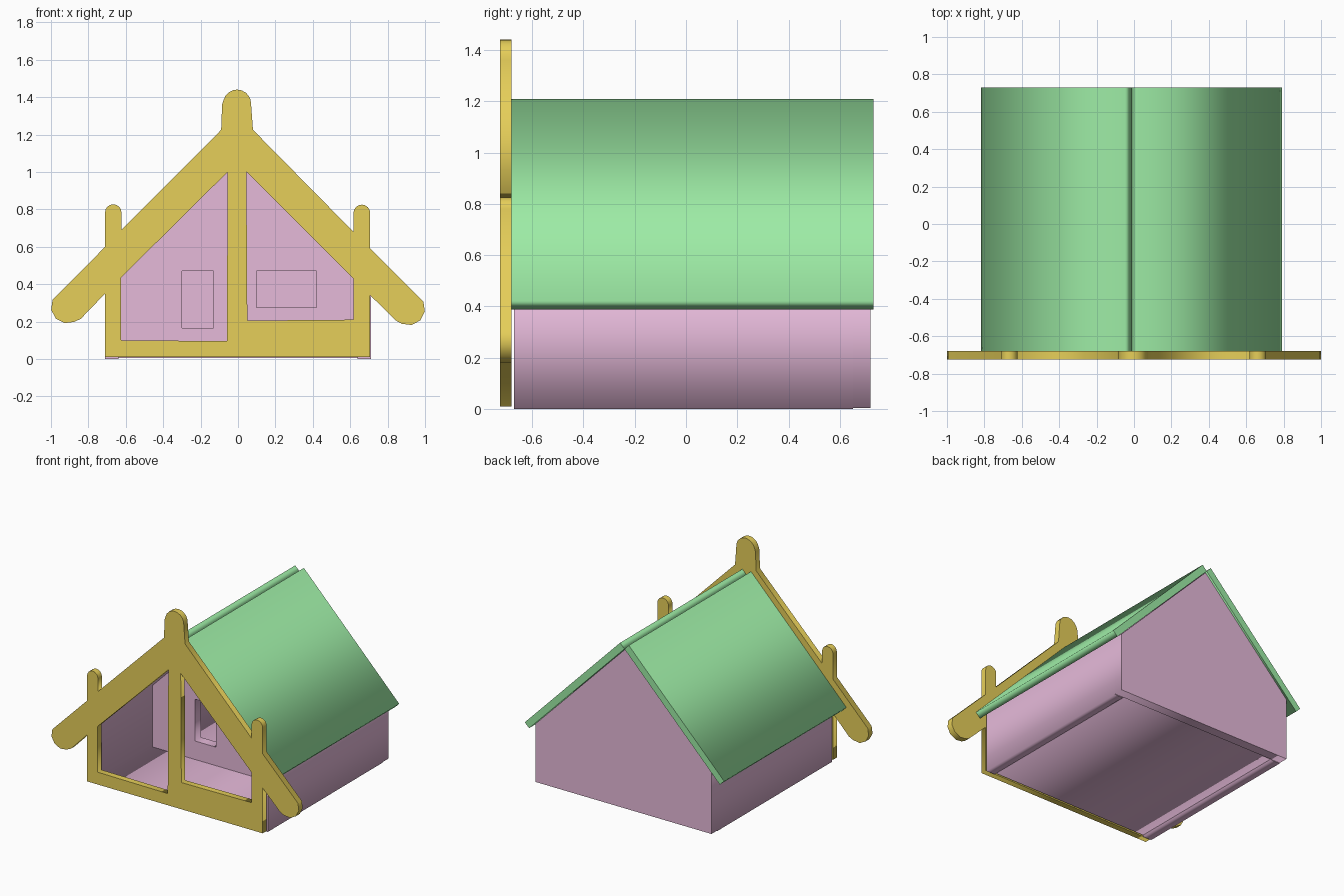
import bpy
from math import cos, sin, radians

if "Cube" in bpy.data.objects:
    bpy.data.objects.remove(bpy.data.objects["Cube"])


def material(name, rgb):
    m = bpy.data.materials.new(name)
    m.diffuse_color = (*rgb, 1)
    m.use_nodes = True
    m.node_tree.nodes["Principled BSDF"].inputs["Base Color"].default_value = m.diffuse_color
    return m


GOLD = material("gold_wood", (0.79, 0.62, 0.10))
PINK = material("pink_wall", (0.79, 0.49, 0.70))
GREEN = material("green_roof", (0.34, 0.84, 0.38))


def prism(name, loops, y0, y1, mat):
    """Extrude an x-z outline (first loop) with holes (other loops) from y0 to y1."""
    cu = bpy.data.curves.new(name + "_profile", 'CURVE')
    cu.dimensions = '2D'
    cu.fill_mode = 'BOTH'
    cu.extrude = (y1 - y0) / 2
    for loop in loops:
        s = cu.splines.new('POLY')
        s.points.add(len(loop) - 1)
        for p, (x, z) in zip(s.points, loop):
            p.co = (x, z, 0, 1)
        s.use_cyclic_u = True
    tmp = bpy.data.objects.new(name + "_profile", cu)
    bpy.context.collection.objects.link(tmp)
    dg = bpy.context.evaluated_depsgraph_get()
    me = bpy.data.meshes.new_from_object(tmp.evaluated_get(dg))
    bpy.data.objects.remove(tmp)
    me.name = name
    me.materials.clear()
    me.materials.append(mat)
    ob = bpy.data.objects.new(name, me)
    ob.rotation_euler.x = radians(90)
    ob.location.y = (y0 + y1) / 2
    bpy.context.collection.objects.link(ob)
    return ob


def arc(cx, cz, r, a0, a1, n):
    return [(cx + r * cos(radians(a0 + (a1 - a0) * i / n)),
             cz + r * sin(radians(a0 + (a1 - a0) * i / n))) for i in range(n + 1)]


def rect(x0, x1, z0, z1):
    return [(x0, z0), (x1, z0), (x1, z1), (x0, z1)]


# front frame: posts, crossed rafters and round-topped finials in one board
outline = ([(-0.71, 0.01), (-0.71, 0.35), (-0.84, 0.215)]
           + arc(-0.912, 0.278, 0.088, -65, -205, 4)
           + [(-0.71, 0.60)] + arc(-0.667, 0.783, 0.044, 180, 0, 8)
           + [(-0.623, 0.69), (-0.09, 1.225)]
           + [(-0.085, 1.36)] + arc(-0.005, 1.365, 0.075, 165, 15, 8)
           + [(0.07, 1.36), (0.08, 1.225)]
           + [(0.617, 0.68)] + arc(0.662, 0.78, 0.045, 180, 0, 8)
           + [(0.707, 0.59)]
           + arc(0.912, 0.268, 0.088, 25, -115, 4)
           + [(0.845, 0.205), (0.707, 0.34), (0.707, 0.01)])
left_bay = [(-0.625, 0.10), (-0.06, 0.095), (-0.055, 1.0), (-0.625, 0.435)]
right_bay = [(0.05, 0.205), (0.617, 0.21), (0.617, 0.43), (0.045, 1.0)]
prism("front_frame", [outline, left_bay, right_bay], -0.725, -0.68, GOLD)

# side walls with the sloped ceiling lining
shell = [(-0.71, 0), (-0.71, 0.455), (-0.012, 1.165), (0.71, 0.43), (0.71, 0),
         (0.64, 0), (0.64, 0.455), (-0.012, 1.115), (-0.64, 0.48), (-0.64, 0)]
prism("side_walls", [shell], -0.67, 0.65, PINK)

# back gable wall
gable = [(-0.71, 0.004), (-0.71, 0.455), (-0.012, 1.165), (0.71, 0.43), (0.71, 0.004)]
prism("back_wall", [gable], 0.65, 0.72, PINK)

# inner wall with a doorway and a window
inner = [(-0.64, 0.03), (-0.64, 0.48), (-0.012, 1.115), (0.64, 0.455), (0.64, 0.03)]
prism("partition_wall", [inner, rect(-0.30, -0.13, 0.165, 0.47),
                         rect(0.10, 0.42, 0.275, 0.47)], -0.07, 0.0, PINK)

# floor slab, raised slightly above the wall feet
prism("floor", [rect(-0.64, 0.64, 0.012, 0.03)], -0.67, 0.65, PINK)

# two roof slabs meeting in a shallow groove at the ridge
RIDGE = -0.014
for side, name in ((-1, "roof_left"), (1, "roof_right")):
    slab = [(RIDGE + side * dx, z) for dx, z in
            ((0.0, 1.172), (0.035, 1.208), (0.805, 0.422), (0.77, 0.388))]
    prism(name, [slab], -0.68, 0.73, GREEN)
